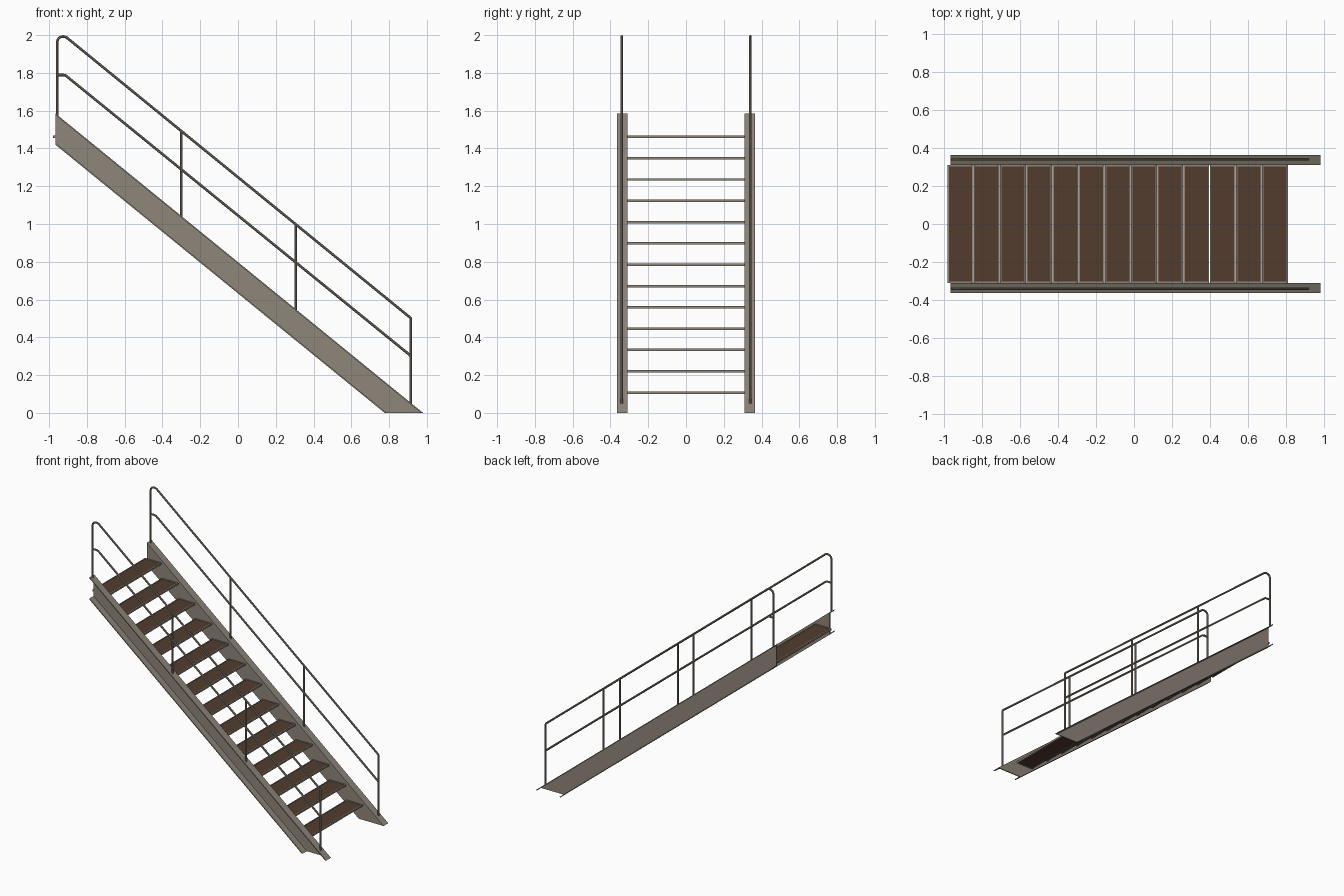
import bpy, bmesh

if "Cube" in bpy.data.objects:
    bpy.data.objects.remove(bpy.data.objects["Cube"])


def material(name, rgb):
    m = bpy.data.materials.new(name)
    m.diffuse_color = (*rgb, 1.0)
    m.use_nodes = True
    m.node_tree.nodes["Principled BSDF"].inputs["Base Color"].default_value = m.diffuse_color
    return m


STEEL = material("taupe_steel", (0.275, 0.240, 0.198))
BROWN = material("brown_tread", (0.084, 0.045, 0.028))


def add_object(name, mesh, mat):
    ob = bpy.data.objects.new(name, mesh)
    bpy.context.collection.objects.link(ob)
    mesh.materials.clear()
    mesh.materials.append(mat)
    return ob


def prisms(name, parts, mat):
    """Each part is (xz profile, y0, y1), extruded along y."""
    bm = bmesh.new()
    for profile, y0, y1 in parts:
        face = bm.faces.new([bm.verts.new((x, y0, z)) for x, z in profile])
        ext = bmesh.ops.extrude_face_region(bm, geom=[face])
        for v in ext["geom"]:
            if isinstance(v, bmesh.types.BMVert):
                v.co.y = y1
    bmesh.ops.recalc_face_normals(bm, faces=bm.faces)
    mesh = bpy.data.meshes.new(name)
    bm.to_mesh(mesh)
    bm.free()
    return add_object(name, mesh, mat)


def box(x0, x1, z0, z1):
    return [(x0, z0), (x1, z0), (x1, z1), (x0, z1)]


def tube(name, points, y, radius=0.007):
    """Round bar along xz points, at a fixed y."""
    cu = bpy.data.curves.new(name, "CURVE")
    cu.dimensions = "3D"
    cu.bevel_depth = radius
    cu.bevel_resolution = 2
    cu.use_fill_caps = True
    sp = cu.splines.new("POLY")
    sp.points.add(len(points) - 1)
    for p, (x, z) in zip(sp.points, points):
        p.co = (x, y, z, 1)
    tmp = bpy.data.objects.new(name + "_path", cu)
    bpy.context.collection.objects.link(tmp)
    deps = bpy.context.evaluated_depsgraph_get()
    mesh = bpy.data.meshes.new_from_object(tmp.evaluated_get(deps))
    bpy.data.objects.remove(tmp)
    ob = add_object(name, mesh, STEEL)
    bpy.ops.object.select_all(action="DESELECT")
    ob.select_set(True)
    bpy.context.view_layer.objects.active = ob
    bpy.ops.object.shade_smooth_by_angle()


# Stringer outline: vertical cut at the top, flat cut on the floor
SLOPE = 0.8145
X_TOP, X_TOE, DEPTH = -0.965, 0.98, 0.166


def stringer_band(d0, d1):
    """Sloped strip between vertical depths d0 and d1 under the top line."""
    z = SLOPE * (X_TOE - X_TOP)
    return [(X_TOP, z - d0), (X_TOP, z - d1),
            (X_TOE - d1 / SLOPE, 0), (X_TOE - d0 / SLOPE, 0)]


def top_line(x):
    return SLOPE * (X_TOE - x)


FL = 0.009          # flange thickness, measured vertically
Y_IN, Y_WEB, Y_OUT = 0.309, 0.316, 0.364
Y_RAIL = 0.340

for side, s in (("front", -1), ("back", 1)):
    # Channel stringer with flanges turned outwards
    prisms(side + "_stringer", [
        (stringer_band(FL, DEPTH - FL), s * Y_IN, s * Y_WEB),
        (stringer_band(0, FL), s * Y_IN, s * Y_OUT),
        (stringer_band(DEPTH - FL, DEPTH), s * Y_IN, s * Y_OUT),
    ], STEEL)
    y = s * Y_RAIL
    # Handrail with its end posts in one bent bar
    tube(side + "_handrail", [
        (-0.957, top_line(-0.957) - 0.004), (-0.957, 1.965), (-0.953, 1.979),
        (-0.942, 1.989), (-0.925, 1.993), (-0.908, 1.988),
        (0.912, 0.504), (0.915, 0.499), (0.915, top_line(0.915) - 0.004)], y)
    # Middle rail
    tube(side + "_middle_rail", [
        (-0.957, 1.789), (-0.925, 1.789), (-0.912, 1.786), (0.915, 0.302)], y)
    # Intermediate posts
    for i, x in enumerate((-0.300, 0.305)):
        tube(f"{side}_post_{i + 1}",
             [(x, top_line(x) - 0.004), (x, 1.988 - 0.8154 * (x + 0.908))], y)

# Treads: steel frame around a brown panel
W, B, T = 0.135, 0.007, 0.013
for i in range(13):
    x0 = 0.674 - i * 0.1378
    z1 = 0.114 + i * 0.1128
    z0, x1 = z1 - T, x0 + W
    prisms(f"tread_frame_{i + 1}", [
        (box(x0, x0 + B, z0, z1), -Y_IN, Y_IN),
        (box(x1 - B, x1, z0, z1), -Y_IN, Y_IN),
        (box(x0 + B, x1 - B, z0, z1), -Y_IN, -Y_IN + B),
        (box(x0 + B, x1 - B, z0, z1), Y_IN - B, Y_IN),
    ], STEEL)
    prisms(f"tread_panel_{i + 1}", [
        (box(x0 + B, x1 - B, z0 + 0.002, z1 - 0.002), -Y_IN + B, Y_IN - B)], BROWN)
